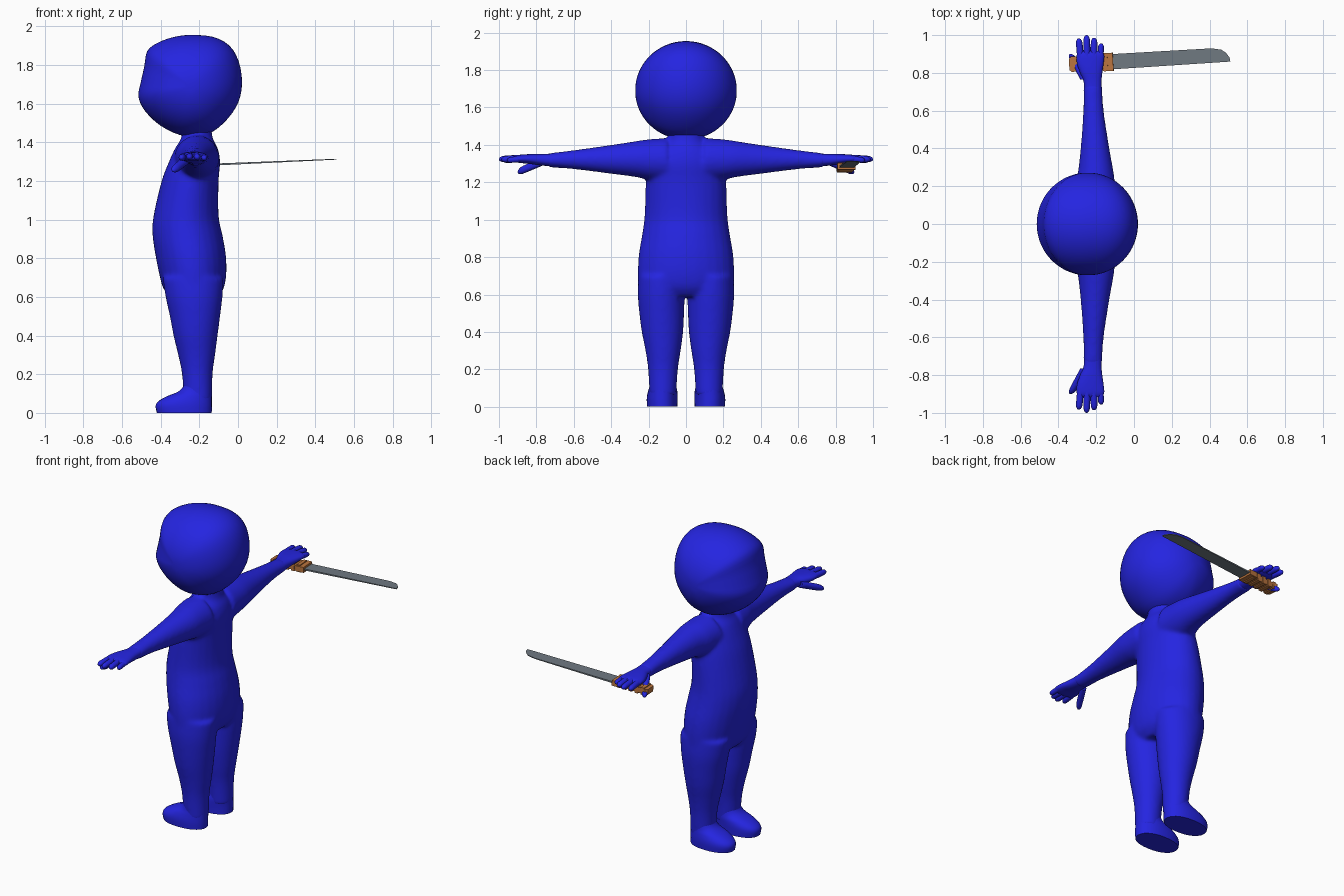
import bpy, bmesh
from math import sin, cos, pi, radians, sqrt
from mathutils import Matrix, Vector

cube = bpy.data.objects.get("Cube")
if cube:
    bpy.data.objects.remove(cube, do_unlink=True)


def material(name, rgb):
    m = bpy.data.materials.new(name)
    m.use_nodes = True
    m.diffuse_color = (*rgb, 1)
    m.node_tree.nodes["Principled BSDF"].inputs["Base Color"].default_value = (*rgb, 1)
    return m


BLUE = material("blue skin", (0.018, 0.018, 0.75))
STEEL = material("grey steel", (0.16, 0.19, 0.22))
WOOD = material("brown wood", (0.50, 0.18, 0.05))


def finish(name, bm, mat, angle=40):
    bmesh.ops.recalc_face_normals(bm, faces=bm.faces)
    me = bpy.data.meshes.new(name)
    bm.to_mesh(me)
    bm.free()
    me.materials.append(mat)
    ob = bpy.data.objects.new(name, me)
    bpy.context.collection.objects.link(ob)
    bpy.ops.object.select_all(action='DESELECT')
    ob.select_set(True)
    bpy.context.view_layer.objects.active = ob
    if angle:
        bpy.ops.object.shade_smooth_by_angle(angle=radians(angle))
    return ob


def resample(pts, steps, closed=False):
    """Catmull-Rom interpolation of equally long tuples."""
    n = len(pts)
    pick = (lambda i: pts[i % n]) if closed else (lambda i: pts[min(max(i, 0), n - 1)])
    out = []
    for i in range(n if closed else n - 1):
        for s in range(steps):
            t = s / steps
            out.append(tuple(
                0.5 * (2 * b + (c - a) * t + (2 * a - 5 * b + 4 * c - d) * t * t
                       + (3 * b - a - 3 * c + d) * t ** 3)
                for a, b, c, d in zip(pick(i - 1), pick(i), pick(i + 1), pick(i + 2))))
    return out if closed else out + [pts[-1]]


def skin(bm, loops):
    """Bridge equally long point loops and cap both ends."""
    rows = [[bm.verts.new(p) for p in loop] for loop in loops]
    n = len(rows[0])
    for r, s in zip(rows, rows[1:]):
        for i in range(n):
            j = (i + 1) % n
            bm.faces.new((r[i], r[j], s[j], s[i]))
    bm.faces.new(rows[0])
    bm.faces.new(rows[-1])


def loft(bm, axis, rings, side=1, sides=28, steps=4, power=1.0):
    """Rings are (position, x low, x high, other low, other high)."""
    loops = []
    for t, x0, x1, b0, b1 in resample(rings, steps):
        loop = []
        for k in range(sides):
            c, s = cos(2 * pi * k / sides), sin(2 * pi * k / sides)
            c = abs(c) ** power * (1 if c > 0 else -1)
            s = abs(s) ** power * (1 if s > 0 else -1)
            x = (x0 + x1) / 2 + c * (x1 - x0) / 2
            b = (b0 + b1) / 2 + s * (b1 - b0) / 2
            loop.append((x, b * side, t) if axis == 'z' else (x, t * side, b))
        loops.append(loop)
    skin(bm, loops)


# Body: torso, arms and legs fused into one smooth skin
bm = bmesh.new()
torso = [(0.59, -0.34, -0.11, 0.20), (0.64, -0.385, -0.075, 0.25), (0.72, -0.408, -0.06, 0.258),
         (0.82, -0.428, -0.063, 0.252), (0.92, -0.442, -0.08, 0.235), (1.02, -0.437, -0.10, 0.222),
         (1.2, -0.395, -0.10, 0.215), (1.3, -0.357, -0.092, 0.205), (1.37, -0.325, -0.105, 0.16),
         (1.42, -0.295, -0.13, 0.10), (1.5, -0.285, -0.14, 0.09)]
loft(bm, 'z', [(z, a, b, -w, w) for z, a, b, w in torso])
arm = [(0.1, -0.33, -0.095, 1.2, 1.437), (0.2, -0.315, -0.10, 1.213, 1.43),
       (0.27, -0.298, -0.107, 1.228, 1.42), (0.4, -0.283, -0.13, 1.245, 1.4),
       (0.6, -0.269, -0.16, 1.27, 1.372), (0.74, -0.27, -0.168, 1.28, 1.355)]
leg = [(0.06, -0.28, -0.134, 0.052, 0.195), (0.2, -0.29, -0.131, 0.043, 0.203),
       (0.3, -0.31, -0.118, 0.028, 0.217), (0.4, -0.334, -0.105, 0.015, 0.237),
       (0.5, -0.353, -0.092, 0.01, 0.25), (0.6, -0.375, -0.08, 0.008, 0.258),
       (0.7, -0.39, -0.075, 0.01, 0.255)]
for side in (1, -1):
    loft(bm, 'y', arm, side)
    loft(bm, 'z', leg, side)
body = finish("body", bm, BLUE)
mod = body.modifiers.new("fuse", 'REMESH')
mod.mode = 'VOXEL'
mod.voxel_size = 0.009
mod.use_smooth_shade = True
mod = body.modifiers.new("soften", 'SMOOTH')
mod.factor = 0.5
mod.iterations = 18

# Head: a round form with a flattened face and a browline corner
outline = [(-0.47, 1.87), (-0.42, 1.912), (-0.34, 1.942), (-0.25, 1.955), (-0.13, 1.945),
           (-0.045, 1.9), (0.003, 1.82), (0.021, 1.71), (0.003, 1.61), (-0.05, 1.525),
           (-0.13, 1.455), (-0.22, 1.43), (-0.3, 1.437), (-0.4, 1.485), (-0.48, 1.56),
           (-0.515, 1.635), (-0.503, 1.71), (-0.485, 1.79)]
outline = resample(outline, 3, closed=True)
loops = []
for k in range(1, 32):
    a = pi * k / 32
    loops.append([(-0.245 + (x + 0.245) * sin(a), -0.272 * cos(a), 1.69 + (z - 1.69) * sin(a))
                  for x, z in outline])
bm = bmesh.new()
skin(bm, loops)
finish("head", bm, BLUE, 60)

# Hands and feet
palm = [(0.67, -0.264, -0.17, 1.283, 1.356), (0.75, -0.266, -0.172, 1.288, 1.352),
        (0.8, -0.285, -0.168, 1.293, 1.352), (0.85, -0.302, -0.161, 1.3, 1.35),
        (0.895, -0.303, -0.158, 1.304, 1.346), (0.915, -0.285, -0.175, 1.312, 1.338)]
# start x, tip x, start y, tip y, start z, tip z, radius
fingers = [(-0.282, -0.292, 0.87, 0.983, 1.325, 1.32, 0.018),
           (-0.248, -0.251, 0.87, 1.0, 1.33, 1.323, 0.018),
           (-0.213, -0.211, 0.87, 0.986, 1.33, 1.322, 0.018),
           (-0.178, -0.174, 0.87, 0.956, 1.325, 1.318, 0.016),
           (-0.262, -0.335, 0.765, 0.9, 1.312, 1.255, 0.022)]
foot = [(0, -0.42, -0.136, 0.046, 0.208), (0.035, -0.426, -0.135, 0.045, 0.21),
        (0.06, -0.412, -0.135, 0.045, 0.208), (0.085, -0.37, -0.135, 0.047, 0.202),
        (0.11, -0.31, -0.136, 0.052, 0.195), (0.14, -0.282, -0.138, 0.055, 0.192),
        (0.18, -0.275, -0.145, 0.06, 0.185)]
for side, word in ((1, "front"), (-1, "rear")):
    where = "plus_y" if side > 0 else "minus_y"
    bm = bmesh.new()
    loft(bm, 'y', palm, side, power=0.85)
    for xa, xb, ya, yb, za, zb, r in fingers:
        rings = []
        for t, k in ((0, 1), (0.4, 1), (0.8, 0.95), (0.92, 0.7), (0.98, 0.4), (1, 0.1)):
            x, z = xa + (xb - xa) * t, za + (zb - za) * t
            rings.append((ya + (yb - ya) * t, x - r * k, x + r * k, z - r * k, z + r * k))
        loft(bm, 'y', rings, side, sides=12, steps=2)
    finish("hand_" + where, bm, BLUE, 60)
    bm = bmesh.new()
    loft(bm, 'z', foot, side, power=0.9)
    finish("foot_" + where, bm, BLUE, 60)

# Long knife lying under the +y palm
place = (Matrix.Translation((-0.225, 0.852, 1.28)) @ Matrix.Rotation(radians(3.5), 4, 'Z')
         @ Matrix.Rotation(radians(-2.5), 4, 'Y'))


def slab(bm, points, thick):
    skin(bm, [[(x, y, z) for x, y in points] for z in (-thick / 2, thick / 2)])


bm = bmesh.new()
slab(bm, [(0.05, -0.04), (0.735, -0.037), (0.732, -0.015), (0.715, 0.01), (0.69, 0.029),
          (0.64, 0.039), (0.05, 0.041)], 0.009)
for v in bm.verts:
    v.co.z *= 1.2 - v.co.x
finish("knife_blade", bm, STEEL, 0).matrix_world = place

half = [(-0.118, 0.03), (-0.105, 0.042), (-0.075, 0.036), (0.04, 0.034), (0.065, 0.048),
        (0.115, 0.048)]
bm = bmesh.new()
slab(bm, half + [(x, -y) for x, y in reversed(half)], 0.034)
for i in range(5):
    box = Matrix.Translation((-0.085 + i * 0.04, 0, 0)) @ Matrix.Diagonal((0.022, 0.078, 0.046, 1))
    bmesh.ops.create_cube(bm, size=1, matrix=box)
finish("knife_handle", bm, WOOD, 0).matrix_world = place
